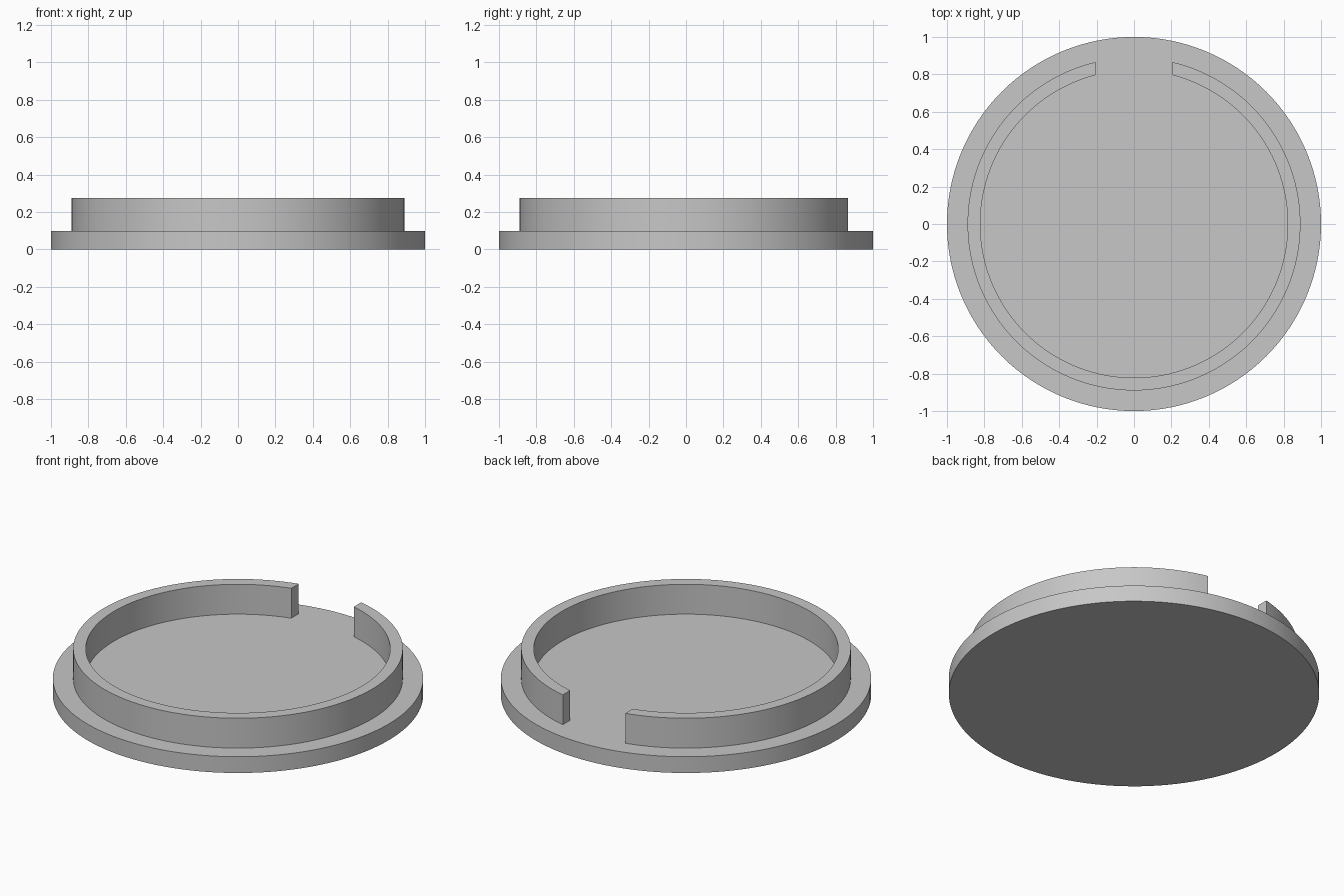
import bpy
import bmesh
import math

if "Cube" in bpy.data.objects:
    bpy.data.objects.remove(bpy.data.objects["Cube"], do_unlink=True)

BASE_TOP, RIM_TOP = 0.097, 0.275
RIM_OUTER, RIM_INNER = 0.89, 0.822
HALF_GAP = 0.206
SEGMENTS = 128

grey = bpy.data.materials.new("plain grey")
grey.use_nodes = True
colour = (0.57, 0.57, 0.57, 1)
grey.diffuse_color = colour
grey.node_tree.nodes["Principled BSDF"].inputs["Base Color"].default_value = colour


def finish(obj):
    obj.data.materials.append(grey)
    bpy.ops.object.select_all(action="DESELECT")
    obj.select_set(True)
    bpy.context.view_layer.objects.active = obj
    bpy.ops.object.shade_smooth_by_angle(angle=math.radians(30))


def arc(bm, radius, z):
    """Open arc whose ends stop at the straight-sided gap at the back."""
    gap = math.asin(HALF_GAP / radius)
    start, sweep = math.pi / 2 + gap, 2 * math.pi - 2 * gap
    angles = [start + sweep * i / SEGMENTS for i in range(SEGMENTS + 1)]
    return [bm.verts.new((radius * math.cos(a), radius * math.sin(a), z)) for a in angles]


# Flat round base
bpy.ops.mesh.primitive_cylinder_add(vertices=SEGMENTS, radius=1, depth=BASE_TOP,
                                    location=(0, 0, BASE_TOP / 2))
base = bpy.context.object
base.name = "base_disc"
finish(base)

# Raised rim, swept as a rectangular section around the open arc
bm = bmesh.new()
section = [arc(bm, r, z) for r, z in ((RIM_OUTER, BASE_TOP), (RIM_OUTER, RIM_TOP),
                                      (RIM_INNER, RIM_TOP), (RIM_INNER, BASE_TOP))]
for k in range(4):
    a, b = section[k], section[(k + 1) % 4]
    for i in range(SEGMENTS):
        bm.faces.new((a[i], a[i + 1], b[i + 1], b[i]))
for end in (0, -1):
    bm.faces.new([path[end] for path in section])
bmesh.ops.recalc_face_normals(bm, faces=bm.faces)
mesh = bpy.data.meshes.new("raised_rim")
bm.to_mesh(mesh)
bm.free()
rim = bpy.data.objects.new("raised_rim", mesh)
bpy.context.collection.objects.link(rim)
finish(rim)
